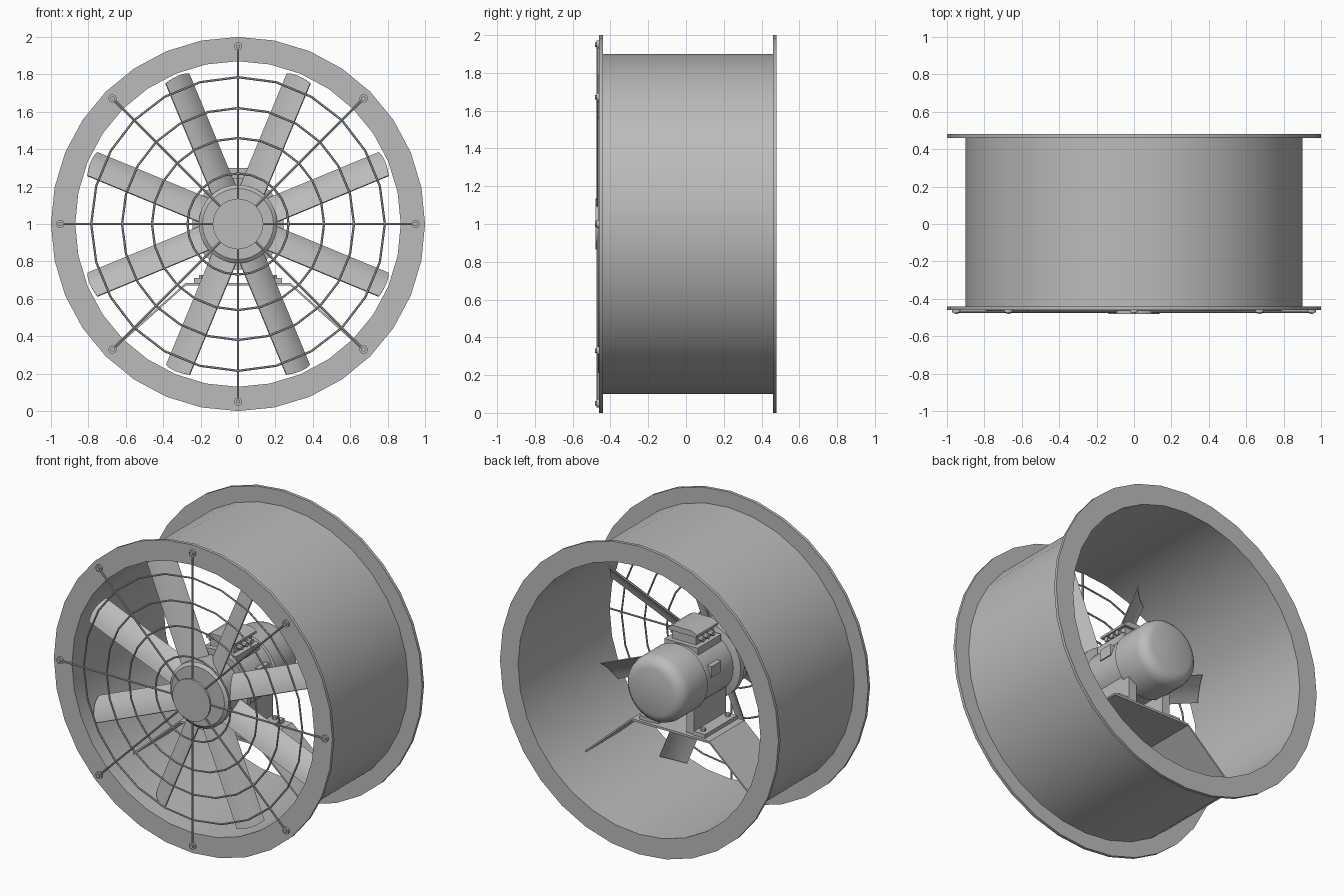
import bpy, bmesh, math
from mathutils import Matrix, Vector

cube = bpy.data.objects.get("Cube")
if cube:
    bpy.data.objects.remove(cube, do_unlink=True)

metal = bpy.data.materials.new("metal_grey")
metal.use_nodes = True
COLOUR = (0.5, 0.5, 0.5, 1)
metal.diffuse_color = COLOUR
metal.node_tree.nodes["Principled BSDF"].inputs["Base Color"].default_value = COLOUR
AXIS_HEIGHT = 1.0


def finish(name, bm):
    """Turn a bmesh built around the fan axis into a shaded object."""
    bmesh.ops.recalc_face_normals(bm, faces=bm.faces)
    bmesh.ops.translate(bm, verts=bm.verts, vec=(0, 0, AXIS_HEIGHT))
    mesh = bpy.data.meshes.new(name)
    bm.to_mesh(mesh)
    bm.free()
    mesh.materials.append(metal)
    obj = bpy.data.objects.new(name, mesh)
    bpy.context.collection.objects.link(obj)
    bpy.ops.object.select_all(action='DESELECT')
    obj.select_set(True)
    bpy.context.view_layer.objects.active = obj
    bpy.ops.object.shade_smooth_by_angle(angle=math.radians(35))


def lathe(name, profile, sides, closed=False):
    """Spin (radius, y) points around the fan axis."""
    bm = bmesh.new()
    rings = []
    for r, y in profile:
        turn = [2 * math.pi * i / sides for i in range(sides)]
        rings.append([bm.verts.new((r * math.cos(a), y, r * math.sin(a))) for a in turn])
    pairs = list(zip(rings, rings[1:]))
    if closed:
        pairs.append((rings[-1], rings[0]))
    for a, b in pairs:
        for i in range(sides):
            j = (i + 1) % sides
            bm.faces.new((a[i], a[j], b[j], b[i]))
    bmesh.ops.remove_doubles(bm, verts=bm.verts, dist=0.0001)
    finish(name, bm)


def box(bm, x, y, z):
    """Add a box given its (low, high) range on each axis."""
    mid = Vector([sum(r) / 2 for r in (x, y, z)])
    size = [abs(r[1] - r[0]) for r in (x, y, z)]
    bmesh.ops.create_cube(bm, size=1, matrix=Matrix.Translation(mid) @ Matrix.Diagonal(size + [1]))


def rod(bm, start, end, radius, sides=8):
    start, end = Vector(start), Vector(end)
    d = end - start
    place = Matrix.Translation((start + end) / 2) @ d.to_track_quat('Z', 'Y').to_matrix().to_4x4()
    bmesh.ops.create_cone(bm, cap_ends=True, segments=sides, radius1=radius,
                          radius2=radius, depth=d.length, matrix=place)


def prism(bm, outline, direction):
    """Extrude a closed 3D outline along a vector."""
    face = bm.faces.new([bm.verts.new(p) for p in outline])
    out = bmesh.ops.extrude_face_region(bm, geom=[face])
    moved = [v for v in out["geom"] if isinstance(v, bmesh.types.BMVert)]
    bmesh.ops.translate(bm, verts=moved, vec=direction)
    if face.is_valid is False:
        return


def polar(radius, angle, y):
    return Vector((radius * math.cos(angle), y, radius * math.sin(angle)))


# Duct with a flange at each end
lathe("duct_casing", [(1, -.46), (1, -.44), (.9, -.44), (.9, .46), (1, .46), (1, .48),
                      (.87, .48), (.87, -.46)], 32, closed=True)

# Guard: wire rings, spokes, centre plate and fixing screws
for k, radius in enumerate((.27, .46, .62, .785)):
    wire = [(radius + .006 * math.cos(a), -.46 + .006 * math.sin(a))
            for a in (math.pi * i / 3 for i in range(6))]
    lathe(f"guard_ring_{k + 1}", wire, 24, closed=True)

spokes, screws = bmesh.new(), bmesh.new()
for k in range(8):
    a = k * math.pi / 4
    rod(spokes, polar(.1, a, -.469), polar(.95, a, -.469), .006)
    rod(screws, polar(.95, a, -.455), polar(.95, a, -.473), .022, 16)
    rod(screws, polar(.95, a, -.47), polar(.95, a, -.482), .012, 6)
finish("guard_spokes", spokes)
finish("guard_screws", screws)
lathe("guard_centre_plate", [(0, -.48), (.135, -.48), (.135, -.466), (0, -.466)], 32)

# Impeller hub
lathe("impeller_hub", [(0, -.41), (.19, -.41), (.21, -.395), (.21, -.26), (0, -.26)], 32)

# Impeller blades: cambered, pitched, mirrored left to right
PITCH = math.radians(38)
HALF_CHORD, THICKNESS, STEPS = .086, .007, 6
blades = bmesh.new()
for side in (1, -1):
    for angle in (22.5, 67.5, -22.5, -67.5):
        a = math.radians(angle)
        radial = polar(1, a, 0)
        tangent = polar(1, a + math.pi / 2, 0)
        chord = tangent * math.cos(PITCH) + Vector((0, math.sin(PITCH), 0))
        normal = radial.cross(chord)
        hub = Vector((0, -.33, 0))
        spread = [2 * i / STEPS - 1 for i in range(STEPS + 1)]
        front = [(u, .018 * (1 - u * u)) for u in spread]
        section = front + [(u, h - THICKNESS) for u, h in reversed(front)]
        ends = []
        for reach, bulge in ((.17, 0), (.843, .012)):
            ring = []
            for u, h in section:
                p = hub + chord * (u * HALF_CHORD) + normal * h + radial * (reach + bulge * (1 - u * u))
                ring.append(blades.verts.new((side * p.x, p.y, p.z)))
            ends.append(ring)
        n = len(section)
        for i in range(n):
            j = (i + 1) % n
            blades.faces.new((ends[0][i], ends[0][j], ends[1][j], ends[1][i]))
        for ring in ends:
            for i in range(STEPS):
                blades.faces.new((ring[i], ring[i + 1], ring[n - 2 - i], ring[n - 1 - i]))
finish("impeller_blades", blades)

# Motor: front flange, body and rounded rear cowl
lathe("motor_body", [(0, -.27), (.1, -.27), (.1, -.25), (.245, -.25), (.245, -.21), (.2, -.2),
                     (.2, .08), (.215, .085), (.215, .27), (.205, .305), (.18, .33),
                     (.15, .34), (0, .345)], 32)

# Terminal box on a pedestal, with lid and cable glands on both sides
terminal = bmesh.new()
box(terminal, (-.12, .12), (-.19, .05), (.08, .205))
box(terminal, (-.085, .085), (-.16, .02), (.2, .27))
prism(terminal, [(-.105, -.18, .265), (.105, -.18, .265), (.105, -.18, .28), (.07, -.18, .3),
                 (-.07, -.18, .3), (-.105, -.18, .28)], (0, .22, 0))
for side in (1, -1):
    for y in (-.12, -.07, -.02):
        rod(terminal, (side * .08, y, .235), (side * .115, y, .235), .017, 8)
finish("terminal_box", terminal)

# Rating plates, feet and foot bolts
plates, feet, bolts = bmesh.new(), bmesh.new(), bmesh.new()
for side in (1, -1):
    box(plates, (side * .15, side * .204), (-.07, .03), (.03, .1))
    box(feet, (side * .1, side * .155), (-.19, .14), (-.31, -.11))
    box(feet, (side * .15, side * .235), (-.19, .14), (-.315, -.29))
    for y in (-.15, .1):
        rod(bolts, (side * .195, y, -.3), (side * .195, y, -.272), .016, 6)
finish("rating_plates", plates)
finish("motor_feet", feet)
finish("foot_bolts", bolts)

# Bent support plate spanning the duct
top = [(-.61, -.61), (-.28, -.315), (.28, -.315), (.61, -.61)]
outline = [(x, -.2, z) for x, z in top] + [(x, -.2, z - .014) for x, z in reversed(top)]
support = bmesh.new()
prism(support, outline, (0, .36, 0))
finish("motor_support_plate", support)
